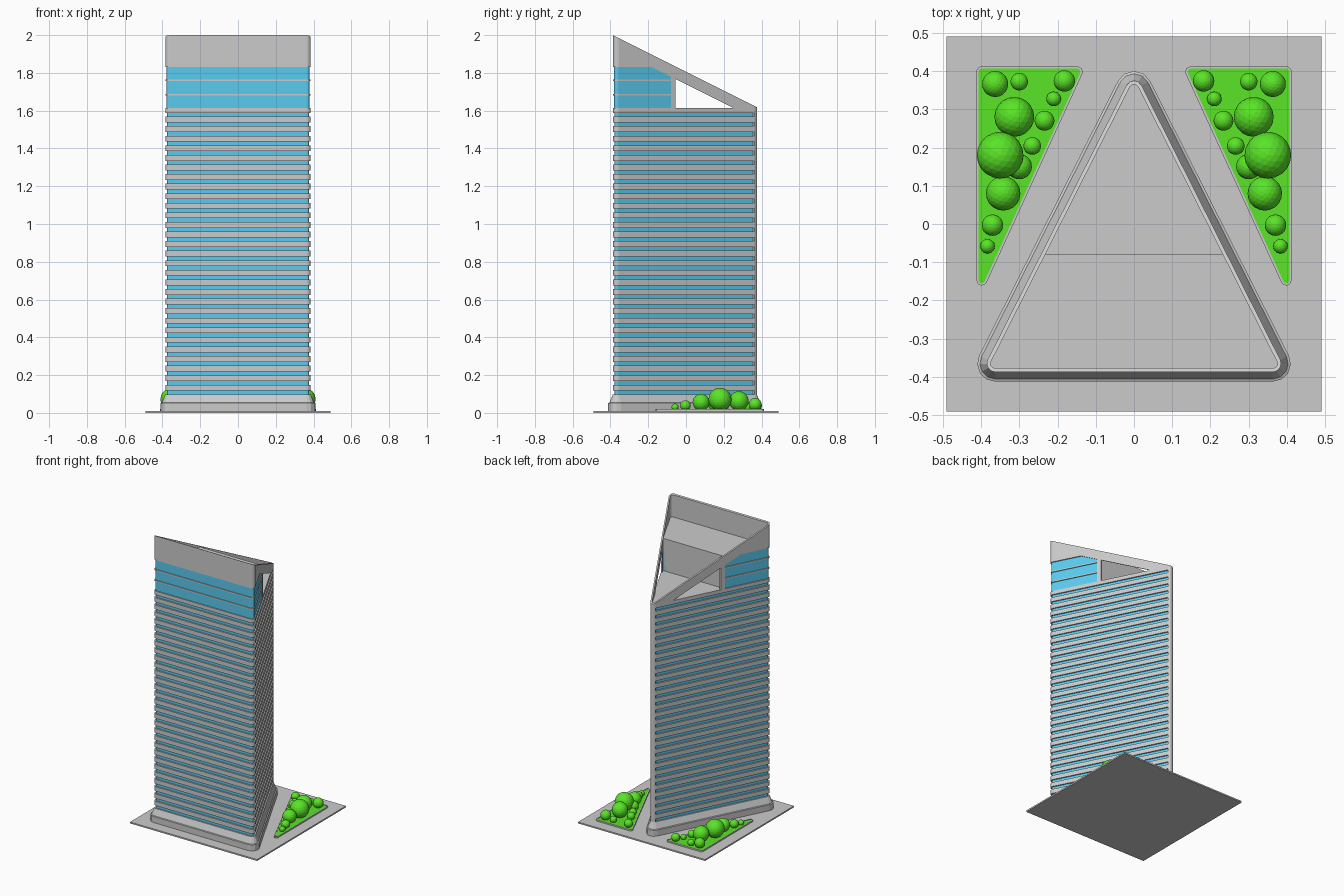
import bpy, bmesh, math
from mathutils import Vector

if "Cube" in bpy.data.objects:
    bpy.data.objects.remove(bpy.data.objects["Cube"])

def material(name, rgb):
    m = bpy.data.materials.new(name)
    m.diffuse_color = (*rgb, 1)
    m.use_nodes = True
    m.node_tree.nodes["Principled BSDF"].inputs["Base Color"].default_value = m.diffuse_color
    return m

GLASS = material("blue_glass", (0.1, 0.6, 0.88))
GREEN = material("foliage_green", (0.1, 0.78, 0.02))

TOWER = [(-0.363, -0.365), (0.363, -0.365), (0, 0.353)]   # corner arc centres, CCW
BACK = -0.08                                              # rear of the penthouse

def rounded(centres, r, n=4):
    """Polygon with arcs of radius r about each centre (CCW)."""
    pts, k = [], len(centres)
    for i, c in enumerate(centres):
        p, q = centres[i - 1], centres[(i + 1) % k]
        a0 = math.atan2(c[1] - p[1], c[0] - p[0]) - math.pi / 2
        a1 = math.atan2(q[1] - c[1], q[0] - c[0]) - math.pi / 2
        sweep = (a1 - a0) % (2 * math.pi)
        for j in range(n + 1):
            a = a0 + sweep * j / n
            pts.append((c[0] + r * math.cos(a), c[1] + r * math.sin(a)))
    return pts

def front_part(r):
    """Tower outline cut off behind the penthouse."""
    pts = rounded(TOWER, r)
    a, b = pts[9], pts[10]
    x = a[0] + (b[0] - a[0]) * (BACK - a[1]) / (b[1] - a[1])
    return pts[:10] + [(x, BACK), (-x, BACK)]

def finish(bm, name, mat=None):
    bmesh.ops.recalc_face_normals(bm, faces=bm.faces)
    me = bpy.data.meshes.new(name)
    bm.to_mesh(me)
    bm.free()
    ob = bpy.data.objects.new(name, me)
    bpy.context.collection.objects.link(ob)
    if mat:
        me.materials.append(mat)
    return ob

def loft(name, rings, mat=None, closed=False):
    """Skin a list of equal-length 3D rings; cap the ends or join them."""
    bm = bmesh.new()
    vs = [[bm.verts.new(p) for p in ring] for ring in rings]
    pairs = list(zip(vs, vs[1:])) + ([(vs[-1], vs[0])] if closed else [])
    for lo, hi in pairs:
        for i in range(len(lo)):
            j = (i + 1) % len(lo)
            bm.faces.new((lo[i], lo[j], hi[j], hi[i]))
    if not closed:
        bm.faces.new(vs[0])
        bm.faces.new(vs[-1])
    return finish(bm, name, mat)

def at(pts, z):
    return [(x, y, z) for x, y in pts]

def prism(name, pts, z0, z1, mat=None):
    return loft(name, [at(pts, z0), at(pts, z1)], mat)

# Ground plate and flared plinth
prism("ground_plate", [(-.49, -.49), (.49, -.49), (.49, .49), (-.49, .49)], 0, 0.01)
loft("plinth", [at(rounded(TOWER, r), z) for r, z in
                ((.047, .01), (.047, .052), (.04, .055), (.022, .098))])

# Glazed core with repeating floor bands
prism("glass_core", rounded(TOWER, .013), .09, 1.6, GLASS)
STEP = 0.0507
for i in range(30):
    z = .098 + STEP * i + .02
    top = z + STEP - .02 if i < 29 else 1.615
    prism("floor_band", rounded(TOWER, .022), z, top)

# Solid rear column at the apex
prism("rear_column", rounded(TOWER, .0225)[10:] + [(0, .33)], .09, 1.615)

# Penthouse: solid core, glazing, thin floor edges
prism("penthouse_core", front_part(.012), 1.61, 1.84)
prism("penthouse_glass", front_part(.015), 1.61, 1.832, GLASS)
for z in (1.685, 1.76):
    prism("penthouse_floor_edge", front_part(.021), z - .004, z + .004)

# Sloping crown wall: thin ring intersected with its side profile
outer, inner = rounded(TOWER, .022), rounded(TOWER, .012)
crown = loft("crown_wall", [at(outer, 1.55), at(outer, 2.1), at(inner, 2.1), at(inner, 1.55)],
             closed=True)
side = [(-.5, 1.83), (-.18, 1.83), (BACK, 1.78), (BACK, 1.615), (-.055, 1.615),
        (-.055, 1.7675), (.25, 1.615), (.383, 1.615), (-.5, 2.0565)]
cutter = loft("crown_cutter", [[(x, y, z) for y, z in side] for x in (-.6, .6)])
cutter.hide_render = True
mod = crown.modifiers.new("shape", "BOOLEAN")
mod.operation, mod.solver, mod.object = "INTERSECT", "EXACT", cutter
bpy.context.view_layer.objects.active = crown
bpy.ops.object.modifier_apply(modifier=mod.name)
bpy.data.objects.remove(cutter)

# Planted beds with shrubs on both sides: x, y, radius
SHRUBS = [(.35, .18, .061), (.313, .28, .052), (.342, .08, .045), (.30, .15, .033),
          (.234, .27, .026), (.266, .204, .023), (.21, .327, .019), (.182, .374, .028),
          (.30, .372, .023), (.363, .366, .034), (.37, -.003, .028), (.383, -.058, .019)]
for s, label in ((1, "right"), (-1, "left")):
    bed = [(.398, .398), (.148, .398), (.398, -.147)]
    kerb = [(s * x, y) for x, y in rounded(bed, .014)]
    lawn = [(s * x, y) for x, y in rounded(bed, .008)]
    loft(label + "_kerb", [at(kerb, .01), at(kerb, .02), at(lawn, .02), at(lawn, .01)],
         closed=True)
    prism(label + "_lawn", lawn, .01, .018, GREEN)
    for x, y, r in SHRUBS:
        bm = bmesh.new()
        bmesh.ops.create_icosphere(bm, subdivisions=3, radius=r)
        bmesh.ops.translate(bm, verts=bm.verts, vec=Vector((s * x, y, r + .011)))
        finish(bm, label + "_shrub", GREEN)
